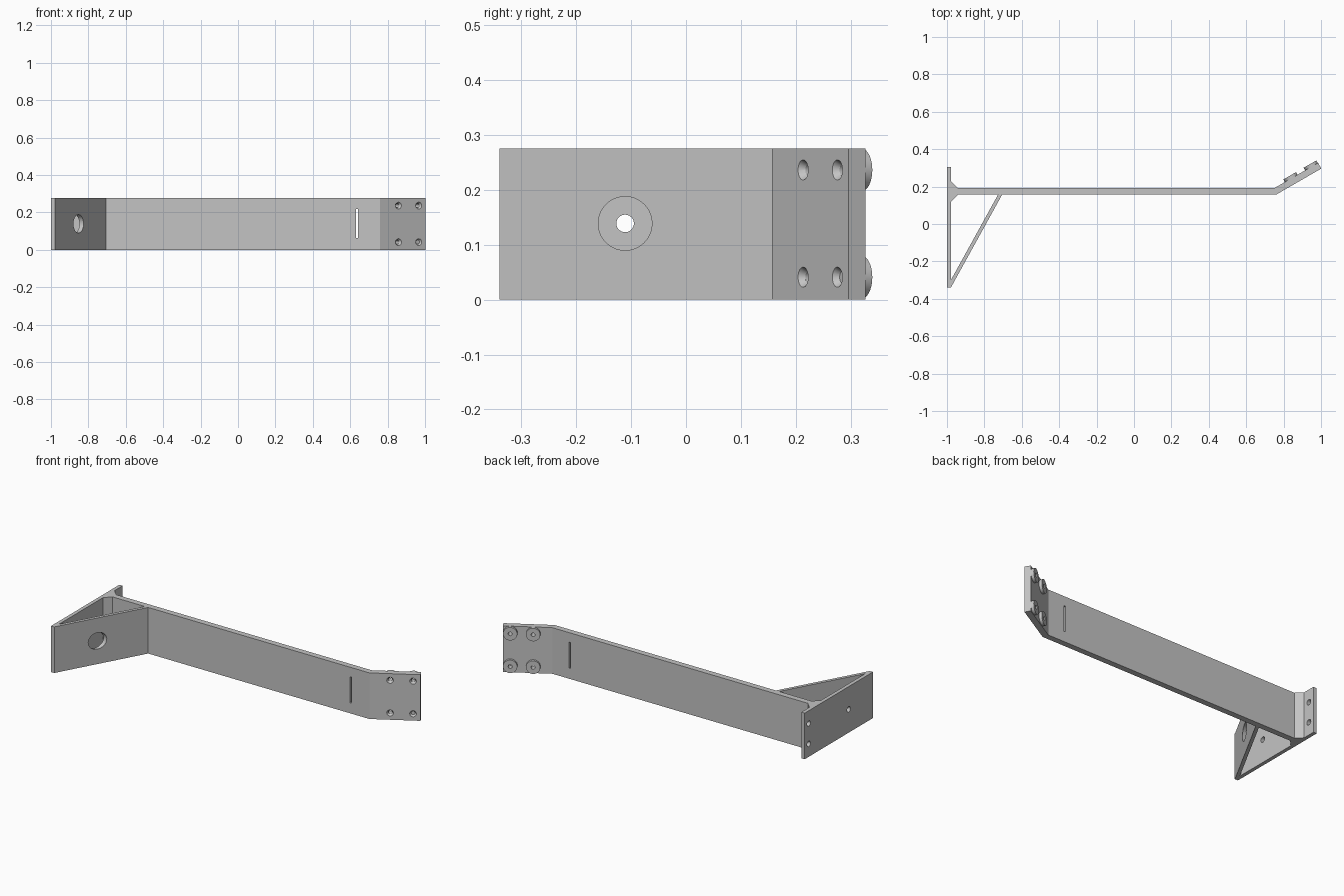
import bpy, bmesh, math
from mathutils import Vector

cube = bpy.data.objects.get("Cube")
if cube:
    bpy.data.objects.remove(cube, do_unlink=True)

HEIGHT = 0.276
THICK = 0.035
FRONT = 0.157                      # front face of the arm
BACK = FRONT + THICK
PLATE_IN = -0.978                  # inner face of the wall plate

grey = bpy.data.materials.new("light grey")
grey.use_nodes = True
grey.diffuse_color = (0.55, 0.55, 0.55, 1)
grey.node_tree.nodes["Principled BSDF"].inputs["Base Color"].default_value = grey.diffuse_color


def make_object(name, bm):
    bmesh.ops.recalc_face_normals(bm, faces=bm.faces)
    mesh = bpy.data.meshes.new(name)
    bm.to_mesh(mesh)
    bm.free()
    mesh.materials.append(grey)
    obj = bpy.data.objects.new(name, mesh)
    bpy.context.collection.objects.link(obj)
    return obj


def extrude_profile(name, points):
    """Prism from an outline in plan, standing on the ground."""
    bm = bmesh.new()
    face = bm.faces.new([bm.verts.new((x, y, 0)) for x, y in points])
    result = bmesh.ops.extrude_face_region(bm, geom=[face])
    top = [v for v in result["geom"] if isinstance(v, bmesh.types.BMVert)]
    bmesh.ops.translate(bm, verts=top, vec=(0, 0, HEIGHT))
    return make_object(name, bm)


def rod(name, start, end, r1, r2=None):
    """Cylinder or cone between two points."""
    start, end = Vector(start), Vector(end)
    axis = end - start
    bm = bmesh.new()
    bmesh.ops.create_cone(bm, cap_ends=True, segments=40, radius1=r1,
                          radius2=r1 if r2 is None else r2, depth=axis.length)
    bm.transform(axis.to_track_quat("Z", "Y").to_matrix().to_4x4())
    bmesh.ops.translate(bm, verts=bm.verts, vec=(start + end) / 2)
    return make_object(name, bm)


def cut(obj, cutters):
    bpy.context.view_layer.objects.active = obj
    for cutter in cutters:
        mod = obj.modifiers.new("hole", "BOOLEAN")
        mod.operation = "DIFFERENCE"
        mod.solver = "EXACT"
        mod.object = cutter
        bpy.ops.object.modifier_apply(modifier=mod.name)


# Directions along and out of the angled end
angle = math.radians(30)
along = Vector((math.cos(angle), math.sin(angle), 0))
out = Vector((-math.sin(angle), math.cos(angle), 0))
bend = Vector((0.76, FRONT, 0))
tip = bend + along * 0.279
tip_back = tip + out * THICK
bend_back_x = bend.x - THICK * math.tan(angle / 2)

# Wall plate, gussets, arm and angled end in one outline
bracket = extrude_profile("bracket_arm", [
    (-1, -0.34), (PLATE_IN, -0.34), (PLATE_IN, FRONT - 0.037), (-0.941, FRONT),
    bend.xy, tip.xy, tip_back.xy, (bend_back_x, BACK),
    (-0.941, BACK), (PLATE_IN, BACK + 0.037), (PLATE_IN, 0.305), (-1, 0.305)])

# Diagonal brace between plate and arm
brace = extrude_profile("diagonal_brace", [
    (PLATE_IN, -0.338), (-0.705, FRONT), (-0.727, FRONT), (PLATE_IN, -0.298)])

cutters = []

# Screw holes in the wall plate
for y, z in [(-0.111, 0.139), (0.267, 0.077), (0.267, 0.199)]:
    cutters.append(rod("plate_hole_cutter", (-1.02, y, z), (-0.95, y, z), 0.016))

# Narrow cable slot through the arm
bm = bmesh.new()
bmesh.ops.create_cube(bm, size=1)
bmesh.ops.scale(bm, verts=bm.verts, vec=(0.01, 0.1, 0.156))
bmesh.ops.translate(bm, verts=bm.verts, vec=(0.636, FRONT + THICK / 2, 0.141))
cutters.append(make_object("slot_cutter", bm))

# Round bosses on the angled end, with countersunk holes
bosses = []
for t in (0.113, 0.238):
    for z in (0.041, 0.2365):
        base = bend + along * t + Vector((0, 0, z))
        back = base + out * THICK
        through = rod("screw_hole_cutter", base - out * 0.02, back + out * 0.05, 0.011)
        sink = rod("countersink_cutter", base - out * 0.001, base + out * 0.011, 0.019, 0.011)
        boss = rod("screw_boss", back, back + out * 0.016, 0.039)
        cut(boss, [through])
        bosses.append(boss)
        cutters += [through, sink]

cut(bracket, cutters)

# Access hole in the brace, in line with the lower plate screw
access = rod("access_hole_cutter", (-0.96, -0.111, 0.139), (-0.7, -0.111, 0.139), 0.049)
cut(brace, [access])

for cutter in cutters + [access]:
    bpy.data.objects.remove(cutter, do_unlink=True)

# Smooth the round walls, keep the edges sharp
bpy.ops.object.select_all(action="DESELECT")
for obj in [bracket, brace] + bosses:
    obj.select_set(True)
bpy.context.view_layer.objects.active = bracket
bpy.ops.object.shade_smooth_by_angle(angle=math.radians(25))
